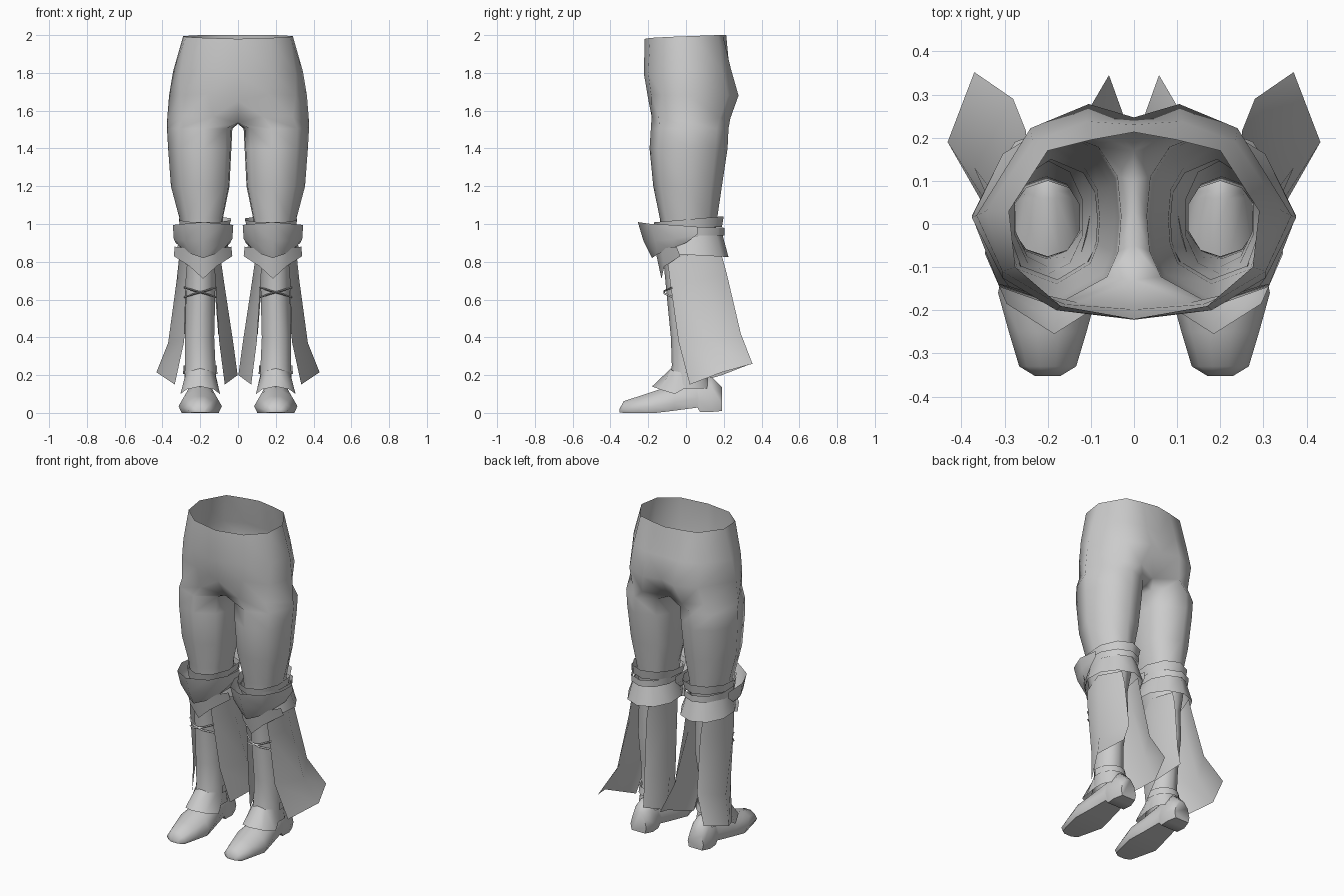
import bpy, math

mat = bpy.data.materials.new("plain_grey")
mat.diffuse_color = (0.6, 0.6, 0.6, 1)


def make(name, verts, faces, angle=50):
    """Mesh for one side, mirrored across x = 0."""
    me = bpy.data.meshes.new(name)
    me.from_pydata(verts, [], faces)
    me.materials.append(mat)
    ob = bpy.data.objects.new(name, me)
    bpy.context.collection.objects.link(ob)
    m = ob.modifiers.new("mirror", 'MIRROR')
    m.use_clip = True
    m.merge_threshold = 0.0005
    bpy.ops.object.select_all(action='DESELECT')
    ob.select_set(True)
    bpy.context.view_layer.objects.active = ob
    bpy.ops.object.shade_smooth_by_angle(angle=math.radians(angle))
    return ob


def loft(name, rows, closed=True, caps=False, angle=50):
    """Skin a list of equal-length rows of points."""
    n = len(rows[0])
    verts = [p for r in rows for p in r]
    faces = []
    for i in range(len(rows) - 1):
        for j in range(n if closed else n - 1):
            k = (j + 1) % n
            faces.append((i*n + j, i*n + k, (i+1)*n + k, (i+1)*n + j))
    if caps:
        faces.append(tuple(range(n))[::-1])
        faces.append(tuple(range((len(rows) - 1)*n, len(rows)*n)))
    return make(name, verts, faces, angle)


EVEN = [i*36 for i in range(10)]


def ring(z, x0, x1, y0, y1, tilt=0.0, angles=EVEN, scale=None):
    """Oval ring given by its extents, rising by tilt towards the back."""
    cx, rx, cy, ry = (x0+x1)/2, (x1-x0)/2, (y0+y1)/2, (y1-y0)/2
    pts = []
    for i, a in enumerate(angles):
        f = scale[i] if scale else 1
        s, c = f*math.sin(math.radians(a)), f*math.cos(math.radians(a))
        pts.append((cx + rx*s, cy - ry*c, z - tilt*c))
    return pts


def thigh(z, x0, x1, y0, y1):
    """Thigh ring, fuller inside and flatter at the outer back."""
    return ring(z, x0, x1, y0, y1,
                angles=(-50, -8, 40, 90, 140, 180, 222, 245, 270, 292),
                scale=(1.06, 1, 1, 1, .91, 1, 1.04, 1.05, 1, 1.04))


# Hips and thighs: half rings down to the crotch, then full leg rings
waist = [(0, -.22, 1.98), (.17, -.19, 1.985), (.275, -.10, 1.99), (.29, .03, 1.995),
         (.2, .17, 2), (.1, .195, 2), (0, .213, 2)]
hip = [(0, -.222, 1.79), (.18, -.2, 1.8), (.305, -.11, 1.8), (.343, .03, 1.81),
       (.235, .19, 1.82), (.11, .238, 1.82), (0, .23, 1.82)]
seat = [(0, -.198, 1.65), (.16, -.186, 1.69), (.305, -.125, 1.68), (.365, .02, 1.68),
        (.24, .222, 1.68), (.105, .278, 1.68), (0, .247, 1.68)]
crotch = [(0, -.13, 1.535), (.13, -.182, 1.57), (.29, -.145, 1.57), (.376, .015, 1.54),
          (.25, .18, 1.56), (.14, .235, 1.56), (0, .17, 1.545),
          (0, .1, 1.53), (0, .03, 1.53), (0, -.05, 1.53)]
legs = [crotch,
        thigh(1.505, .03, .376, -.188, .225),
        thigh(1.40, .035, .37, -.195, .22),
        thigh(1.20, .045, .355, -.175, .19),
        thigh(1.03, .08, .31, -.14, .165),
        thigh(0.93, .085, .30, -.13, .15)]
verts = waist + hip + seat
faces = []
for i in range(3):
    for j in range(6):
        a = i*7 + j
        faces.append((a, a + 1, a + 8, a + 7))
for r in legs:
    verts += r
for i in range(5):
    for j in range(10):
        k = (j + 1) % 10
        a, b = 21 + i*10, 31 + i*10
        faces.append((a + j, a + k, b + k, b + j))
make("trousers", verts, faces, 80)

# Boot shafts with calf bulge
loft("boot_shaft", [
    ring(.95, .07, .315, -.14, .165),
    ring(.76, .115, .28, -.115, .145),
    ring(.60, .117, .28, -.10, .15),
    ring(.40, .122, .285, -.08, .11),
    ring(.25, .115, .285, -.075, .10),
    ring(.13, .11, .29, -.10, .14)], angle=70)

# Shoe: cross sections from toe to heel (y, half width, bottom, top)
rows = []
for y, w, b, t in [(-.352, .03, .003, .02), (-.33, .066, 0, .062), (-.25, .09, 0, .088),
                   (-.16, .115, 0, .118), (-.06, .095, .012, .15), (.06, .072, .028, .19),
                   (.075, .07, .005, .19), (.135, .075, .005, .19), (.19, .055, .01, .135)]:
    h = t - b
    rows.append([(.2 + dx*w, y, b + f*h) for dx, f in
                 [(-.85, 0), (-1, .3), (-.75, .72), (-.28, 1), (.28, 1), (.75, .72), (1, .3), (.85, 0)]])
loft("shoe", rows, caps=True, angle=60)

# Flared cuff over the instep
cuff_low = [(.2, -.18, .14), (.27, -.14, .125), (.305, -.06, .10), (.275, .03, .15)]
cuff_top = [(.2, -.08, .235), (.245, -.075, .225), (.275, -.03, .215), (.28, .03, .21)]
mirror_x = lambda row, c: [(2*c - x, y, z) for x, y, z in row[:0:-1]]
loft("instep_cuff", [mirror_x(cuff_top, .2) + cuff_top,
                     mirror_x(cuff_low, .2) + cuff_low], closed=False)

# Ankle strap round the back of the ankle
BACK = [80 + 25*i for i in range(9)]
loft("ankle_strap", [ring(.25, .11, .29, -.085, .115, angles=BACK),
                     ring(.205, .108, .292, -.09, .125, angles=BACK)], closed=False)

# Knee bands and lower knee cuff
loft("knee_band_top", [ring(1.025, .03, .32, -.17, .2, .016),
                       ring(.975, .045, .31, -.16, .19, .01)])
loft("knee_band_middle", [ring(.985, .05, .32, -.16, .205, -.005),
                          ring(.94, .055, .315, -.15, .205)])
loft("knee_cuff", [ring(.955, .07, .305, -.14, .19),
                   ring(.835, .03, .34, -.14, .225, -.01)])


def both(half, c=.185):
    """Half row of offsets from the knee centre, reflected about it."""
    row = [(c + d, y, z) for d, y, z in half]
    return mirror_x(row, c) + row


# Pointed knee plate and the tip below it
loft("knee_plate", [
    both([(0, -.255, 1.01), (.11, -.185, 1.0), (.16, -.07, .995), (.155, .06, .985)]),
    both([(0, -.225, .91), (.1, -.165, .91), (.155, -.06, .92), (.155, .06, .945)]),
    both([(0, -.18, .82), (.06, -.15, .84), (.11, -.08, .87), (.145, .0, .90)])],
    closed=False, angle=80)
loft("knee_plate_tip", [
    both([(0, -.16, .85), (.08, -.13, .87), (.15, -.05, .88)]),
    both([(0, -.13, .71), (.07, -.115, .775), (.155, -.03, .83)])], closed=False, angle=60)

# Long side flaps: front, middle and back columns from top to bottom
outer = [[(.265, -.1, .82), (.31, .05, .84), (.25, .19, .83)],
         [(.275, -.085, .7), (.325, .07, .7), (.25, .215, .74)],
         [(.285, -.04, .38), (.37, .13, .37), (.28, .29, .42)],
         [(.335, .02, .15), (.432, .19, .215), (.37, .352, .26)]]
inner = [[(.13, -.1, .82), (.095, .05, .84), (.13, .19, .83)],
         [(.12, -.085, .7), (.075, .07, .7), (.13, .21, .74)],
         [(.1, -.04, .38), (.025, .13, .37), (.105, .265, .42)],
         [(.07, .02, .15), (.002, .19, .2), (.058, .345, .26)]]
loft("outer_flap", outer, closed=False, angle=60)
loft("inner_flap", inner, closed=False, angle=60)

# Crossed laces on the shin
for i, (za, zb) in enumerate([(.612, .665), (.665, .612)]):
    rows = []
    for dx, y, t in [(-.085, -.07, 0), (-.03, -.112, .35), (.03, -.112, .65), (.085, -.07, 1)]:
        z = za + (zb - za)*t
        rows.append([(.2 + dx, y, z - .005), (.2 + dx, y - .008, z), (.2 + dx, y, z + .005)])
    loft("lace_%d" % (i + 1), rows)
